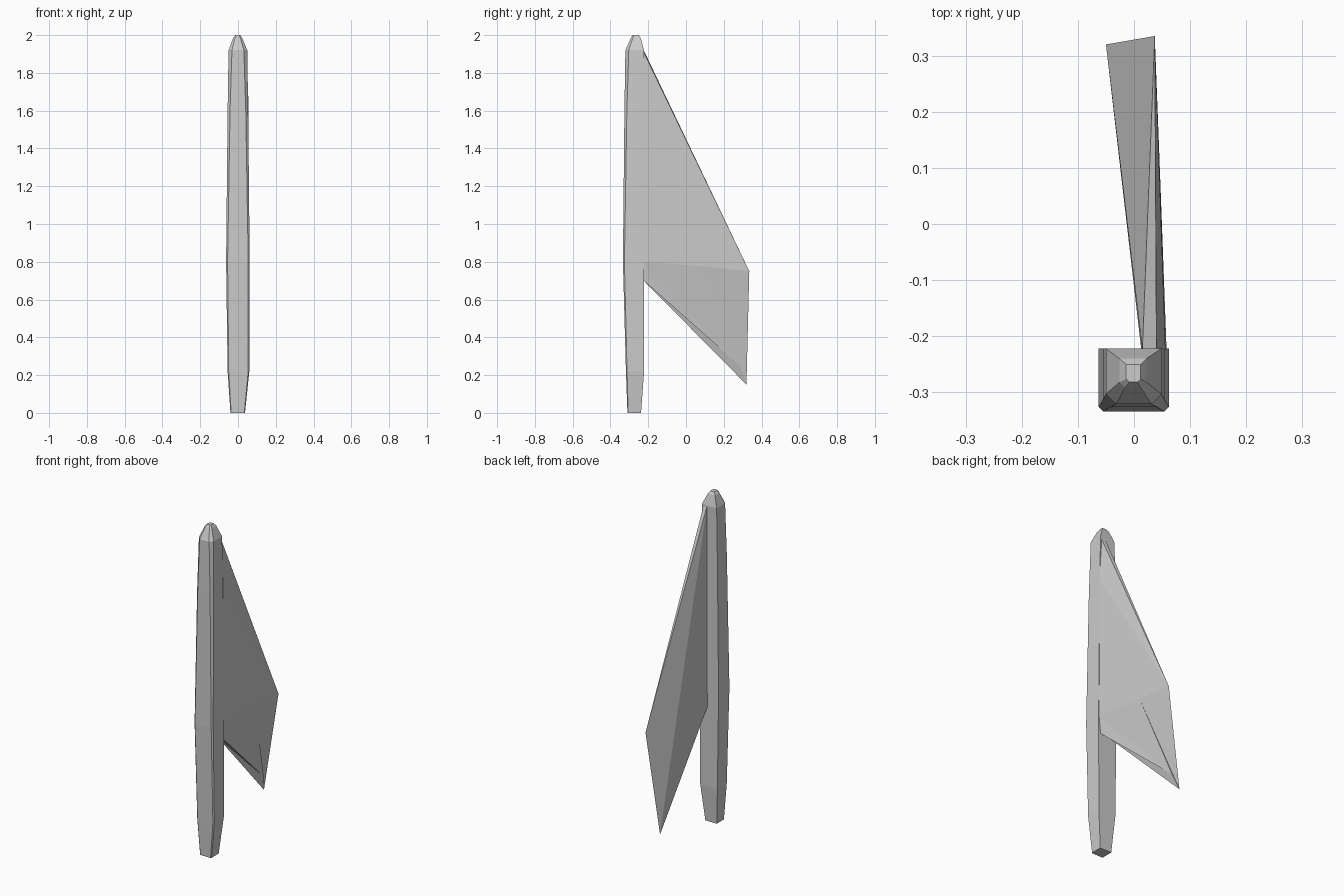
import bpy, bmesh

if "Cube" in bpy.data.objects:
    bpy.data.objects.remove(bpy.data.objects["Cube"])

grey = bpy.data.materials.new("plain_grey")
grey.diffuse_color = (0.6, 0.6, 0.6, 1)
grey.use_nodes = True
grey.node_tree.nodes["Principled BSDF"].inputs["Base Color"].default_value = grey.diffuse_color


def make_object(name, verts, faces):
    mesh = bpy.data.meshes.new(name)
    bm = bmesh.new()
    vs = [bm.verts.new(v) for v in verts]
    for f in faces:
        bm.faces.new([vs[i] for i in f])
    bmesh.ops.recalc_face_normals(bm, faces=bm.faces)
    bm.to_mesh(mesh)
    bm.free()
    mesh.materials.append(grey)
    obj = bpy.data.objects.new(name, mesh)
    bpy.context.collection.objects.link(obj)
    return obj


# Post: stacked six-sided rings (z, left, right, front, back, front bevel)
levels = [
    (0.00, -0.040, 0.037, -0.310, -0.238, 0.004),
    (0.22, -0.055, 0.060, -0.318, -0.222, 0.006),
    (0.80, -0.063, 0.062, -0.334, -0.222, 0.008),
    (1.60, -0.055, 0.054, -0.326, -0.222, 0.013),
    (1.92, -0.050, 0.049, -0.321, -0.222, 0.018),
    (1.985, -0.026, 0.022, -0.292, -0.240, 0.010),
    (2.00, -0.014, 0.012, -0.282, -0.250, 0.006),
]
verts, faces = [], []
for z, l, r, f, b, c in levels:
    verts += [(l, b, z), (l, f + c, z), (l + c, f, z),
              (r - c, f, z), (r, f + c, z), (r, b, z)]
for k in range(len(levels) - 1):
    for i in range(6):
        j = (i + 1) % 6
        faces.append((6 * k + i, 6 * k + j, 6 * k + 6 + j, 6 * k + 6 + i))
faces += [tuple(range(6)), tuple(range(len(verts) - 6, len(verts)))]
make_object("post", verts, faces)

# Fin: folded wedge, thick at the post and thin at the trailing edge
root = -0.224
fin = {
    "top_left": (0.015, root, 1.92),
    "top_right": (0.040, root, 1.91),
    "shoulder": (0.056, root, 1.65),
    "fold": (0.058, root, 0.80),
    "low_right": (0.048, root, 0.70),
    "low_left": (0.013, root, 0.70),
    "ridge": (0.037, 0.335, 0.75),
    "tip": (-0.050, 0.320, 0.15),
    "notch": (-0.028, 0.285, 0.25),
    "crease": (0.046, 0.10, 0.775),
}
index = {n: i for i, n in enumerate(fin)}
panels = [
    ("top_left", "top_right", "ridge"),       # upper edge
    ("top_right", "shoulder", "ridge"),
    ("shoulder", "fold", "crease"),           # right side above the fold
    ("shoulder", "crease", "ridge"),
    ("fold", "low_right", "notch"),           # right side below the fold
    ("fold", "notch", "crease"),
    ("crease", "notch", "tip"),
    ("crease", "tip", "ridge"),
    ("top_left", "ridge", "tip"),             # left side
    ("top_left", "tip", "low_left"),
    ("low_left", "tip", "notch"),             # underside
    ("low_left", "notch", "low_right"),
    ("top_left", "low_left", "low_right"),    # root against the post
    ("top_left", "low_right", "fold"),
    ("top_left", "fold", "shoulder"),
    ("top_left", "shoulder", "top_right"),
]
make_object("fin", list(fin.values()),
            [[index[n] for n in p] for p in panels])
